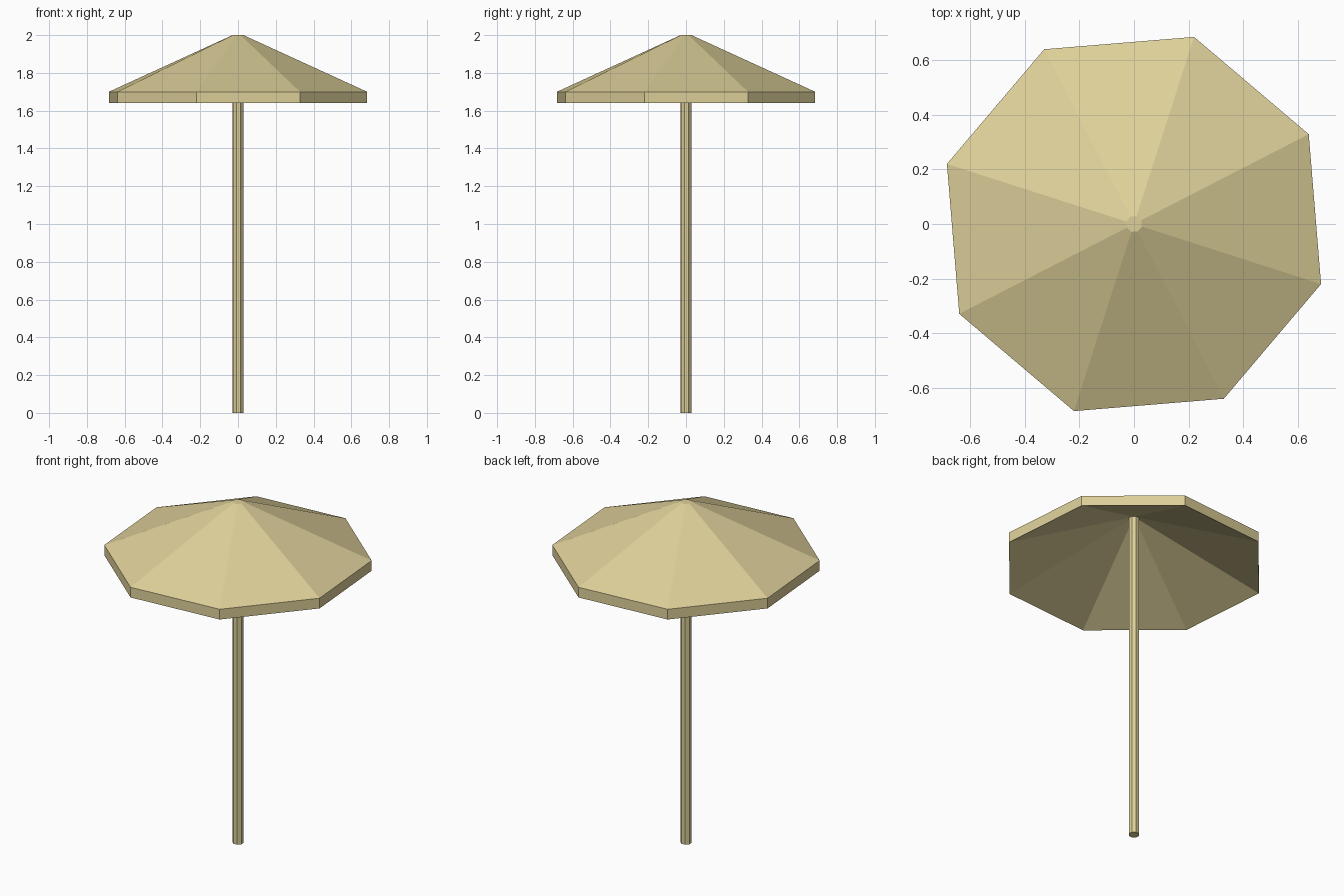
import bpy
import bmesh
from math import cos, sin, radians, tau

SIDES = 8
TURN = radians(27.2)

cube = bpy.data.objects.get("Cube")
if cube:
    bpy.data.objects.remove(cube, do_unlink=True)

# Single sandy colour for the whole parasol
sand = bpy.data.materials.new("sand")
sand.use_nodes = True
colour = (0.73, 0.63, 0.32, 1)
sand.diffuse_color = colour
sand.node_tree.nodes["Principled BSDF"].inputs["Base Color"].default_value = colour


def faceted_solid(name, profile):
    """Sweep a (radius, height) profile round z, capping both ends."""
    bm = bmesh.new()
    rings = []
    for radius, z in profile:
        angles = [TURN + tau * i / SIDES for i in range(SIDES)]
        rings.append([bm.verts.new((radius * cos(a), radius * sin(a), z)) for a in angles])
    for low, high in zip(rings, rings[1:]):
        for i in range(SIDES):
            j = (i + 1) % SIDES
            bm.faces.new((low[i], low[j], high[j], high[i]))
    bm.faces.new(rings[0][::-1])
    bm.faces.new(rings[-1])
    bmesh.ops.recalc_face_normals(bm, faces=bm.faces)
    mesh = bpy.data.meshes.new(name)
    bm.to_mesh(mesh)
    bm.free()
    mesh.materials.append(sand)
    obj = bpy.data.objects.new(name, mesh)
    bpy.context.collection.objects.link(obj)
    return obj


# Canopy: hollow underside, vertical rim, sloping top with a small flat cap
faceted_solid("canopy", [(0.03, 1.94), (0.718, 1.64), (0.718, 1.70), (0.03, 2.0)])

# Pole: straight, running up into the canopy
faceted_solid("pole", [(0.03, 0), (0.03, 1.94)])
